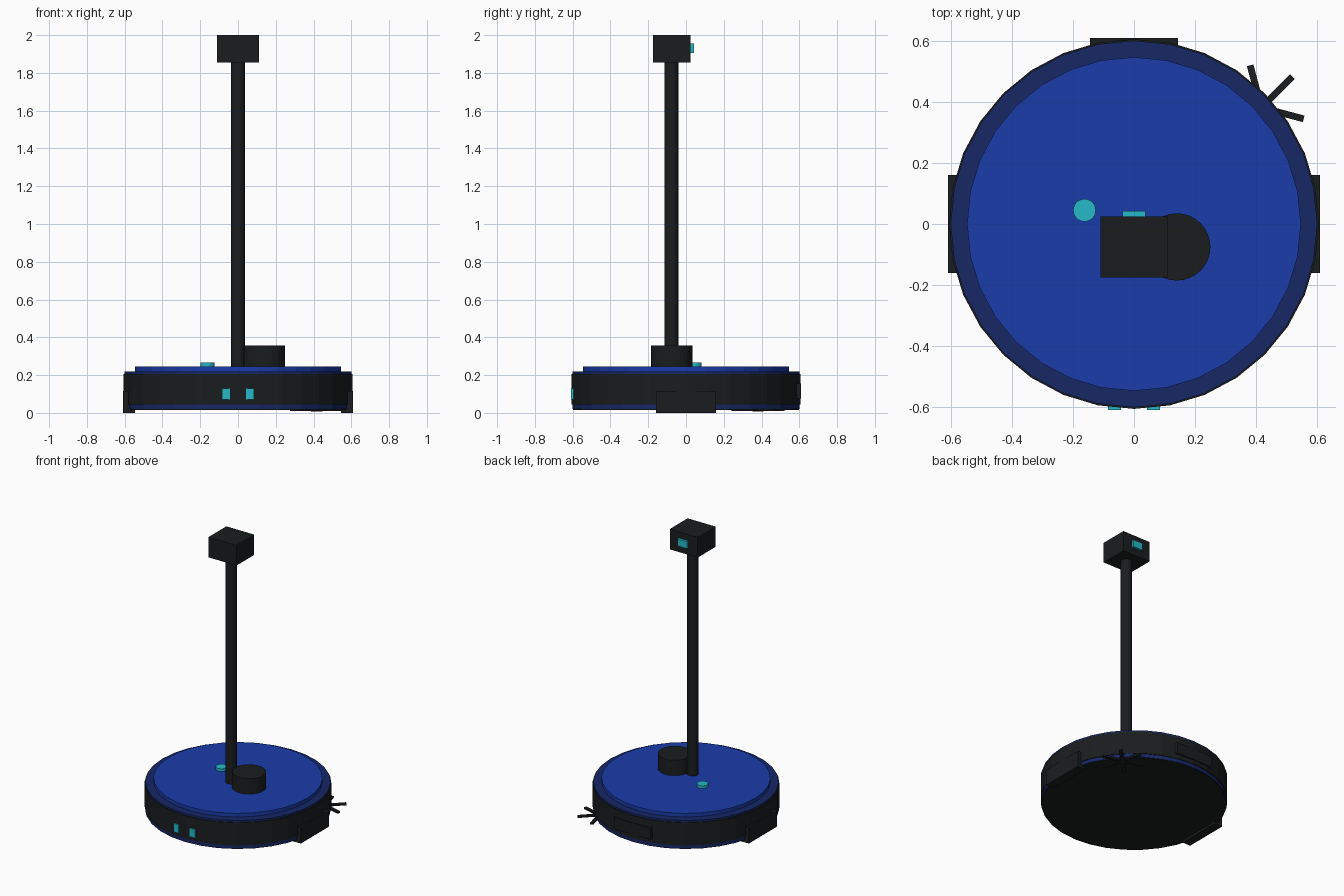
import bpy
from math import radians

if "Cube" in bpy.data.objects:
    bpy.data.objects.remove(bpy.data.objects["Cube"])


def material(name, r, g, b):
    m = bpy.data.materials.new(name)
    m.diffuse_color = (r, g, b, 1)
    m.use_nodes = True
    m.node_tree.nodes["Principled BSDF"].inputs["Base Color"].default_value = m.diffuse_color
    return m


BLACK = material("black", 0.010, 0.012, 0.013)
BLUE = material("blue", 0.010, 0.045, 0.40)
NAVY = material("navy", 0.008, 0.020, 0.13)
CYAN = material("cyan", 0.02, 0.48, 0.58)


def finish(name, mat):
    ob = bpy.context.object
    ob.name = name
    ob.data.materials.append(mat)
    return ob


def disc(name, x, y, r, z0, z1, mat, sides=32):
    bpy.ops.mesh.primitive_cylinder_add(
        vertices=sides, radius=r, depth=z1 - z0, location=(x, y, (z0 + z1) / 2))
    return finish(name, mat)


def box(name, x, y, z, mat, turn=0):
    """Box from (min, max) ranges, optionally turned about its own centre."""
    bpy.ops.mesh.primitive_cube_add(
        size=1, location=[sum(r) / 2 for r in (x, y, z)], rotation=(0, 0, radians(turn)))
    ob = finish(name, mat)
    ob.scale = [r[1] - r[0] for r in (x, y, z)]
    return ob


# round body: shell, black bumper band, underside and raised lid
disc("body_shell", 0, 0, 0.60, 0.02, 0.22, NAVY)
disc("bumper_band", 0, 0, 0.605, 0.045, 0.207, BLACK)
disc("underside_plate", 0, 0, 0.597, 0.016, 0.021, BLACK)
disc("lid", 0, 0, 0.546, 0.22, 0.246, BLUE)

# drive wheels
for side, s in (("left", -1), ("right", 1)):
    box(side + "_wheel", sorted((s * 0.545, s * 0.608)), (-0.16, 0.16), (0, 0.115), BLACK)
    # front sensor windows
    box(side + "_front_sensor", sorted((s * 0.042, s * 0.085)), (-0.608, -0.58), (0.07, 0.13), CYAN)

# rear panel
box("rear_panel", (-0.144, 0.144), (0.58, 0.608), (0.075, 0.155), BLACK)

# scanner turret and button on the lid
disc("scanner_turret", 0.14, -0.075, 0.11, 0.24, 0.356, BLACK)
disc("button", -0.162, 0.045, 0.037, 0.24, 0.266, CYAN)

# mast carrying the camera head
disc("mast", 0, -0.077, 0.038, 0.24, 1.86, BLACK, 16)
box("camera_head", (-0.11, 0.11), (-0.175, 0.025), (1.855, 2.0), BLACK)
box("camera_lens", (-0.038, 0.038), (0.02, 0.042), (1.905, 1.955), CYAN)

# side brush: three crossed bars make six bristles
bx, by = 0.417, 0.381
disc("brush_hub", bx, by, 0.03, 0.008, 0.024, BLACK, 16)
for i, turn in enumerate((-15, 45, 105)):
    box(f"brush_bar_{i + 1}", (bx - 0.143, bx + 0.143), (by - 0.011, by + 0.011),
        (0.009, 0.021), BLACK, turn)
